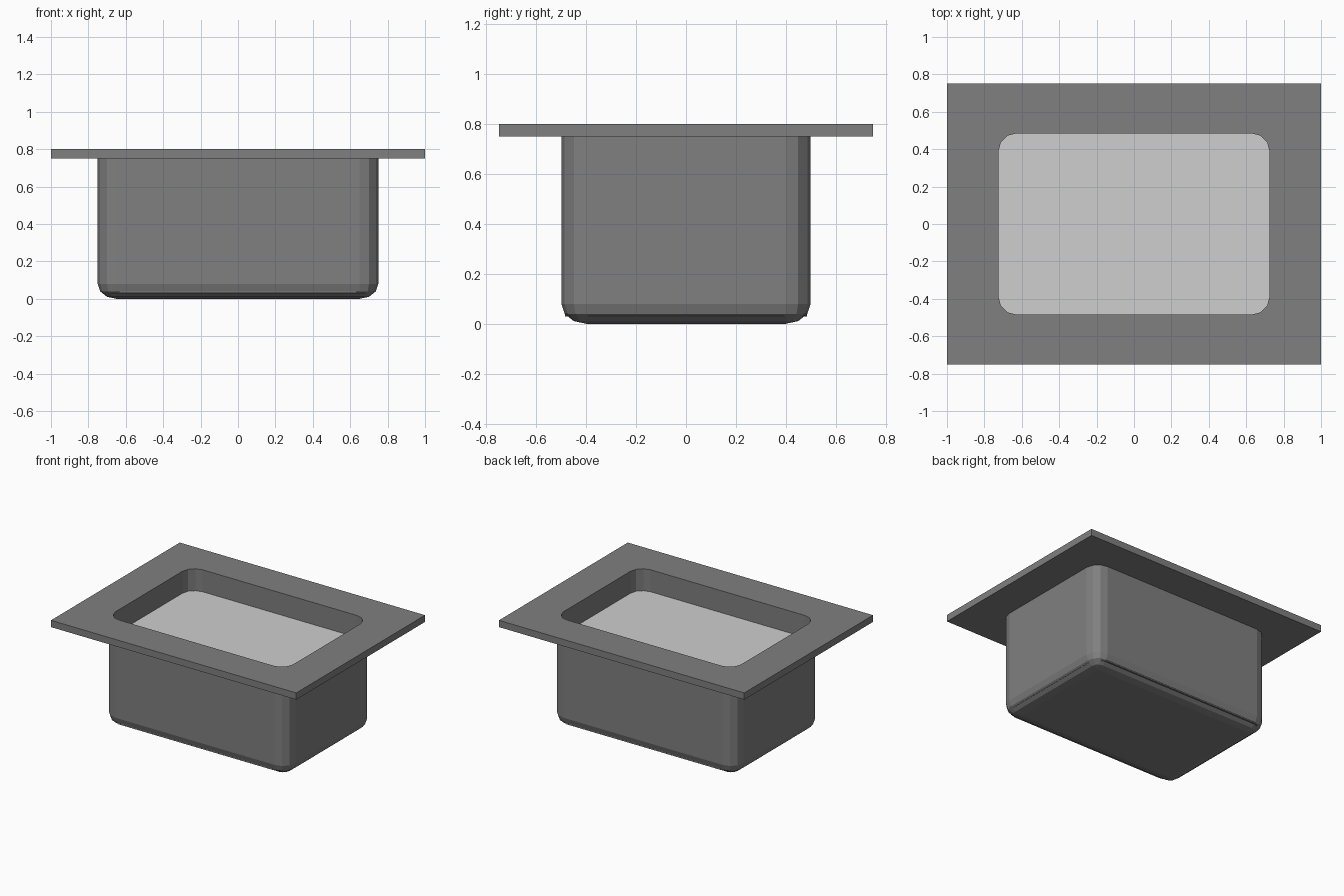
import bpy, bmesh, math

if "Cube" in bpy.data.objects:
    bpy.data.objects.remove(bpy.data.objects["Cube"])

SEG = 3  # facets per rounded corner


def material(name, value):
    m = bpy.data.materials.new(name)
    m.diffuse_color = (value, value, value, 1)
    m.use_nodes = True
    m.node_tree.nodes["Principled BSDF"].inputs["Base Color"].default_value = m.diffuse_color
    return m


def ring(bm, cx, cy, r, z):
    """Rounded rectangle with corner arc centres at (+-cx, +-cy)."""
    verts = []
    for q, (sx, sy) in enumerate([(1, 1), (-1, 1), (-1, -1), (1, -1)]):
        for i in range(SEG + 1):
            a = (q + i / SEG) * math.pi / 2
            verts.append(bm.verts.new((sx * cx + r * math.cos(a),
                                       sy * cy + r * math.sin(a), z)))
    return verts


def loft(name, rings, mat, closed=False, caps=()):
    """Skin a stack of rounded rectangles (cx, cy, radius, z)."""
    bm = bmesh.new()
    loops = [ring(bm, *r) for r in rings]
    pairs = list(zip(loops, loops[1:]))
    if closed:
        pairs.append((loops[-1], loops[0]))
    for a, b in pairs:
        n = len(a)
        for i in range(n):
            j = (i + 1) % n
            bm.faces.new((a[i], a[j], b[j], b[i]))
    for c in caps:
        bm.faces.new(loops[c])
    bmesh.ops.remove_doubles(bm, verts=bm.verts[:], dist=1e-5)
    bmesh.ops.recalc_face_normals(bm, faces=bm.faces[:])
    me = bpy.data.meshes.new(name)
    bm.to_mesh(me)
    bm.free()
    me.materials.append(mat)
    ob = bpy.data.objects.new(name, me)
    bpy.context.collection.objects.link(ob)
    return ob


grey = material("dark_grey", 0.215)
light = material("light_grey", 0.62)

HOLE = (0.628, 0.388, 0.097)  # opening of the basin

# Basin: rounded bottom edge, outer walls, then the inner walls and floor
outer = []
for i in range(SEG + 1):
    a = i / SEG * math.pi / 2
    outer.append((0.65, 0.40, 0.1 * math.sin(a), 0.08 * (1 - math.cos(a))))
outer.append((0.65, 0.40, 0.1, 0.75))
inner = [(*HOLE, 0.75), (*HOLE, 0.03)]
loft("basin", outer + inner, grey, caps=(0, -1))

# Flat rim plate with the rounded opening
loft("rim", [(*HOLE, 0.80), (1.0, 0.75, 0, 0.80),
             (1.0, 0.75, 0, 0.75), (*HOLE, 0.75)], grey, closed=True)

# Light surface of the contents, below the rim
loft("fill_surface", [(*HOLE, 0.632), (*HOLE, 0.638)], light, caps=(0, -1))
